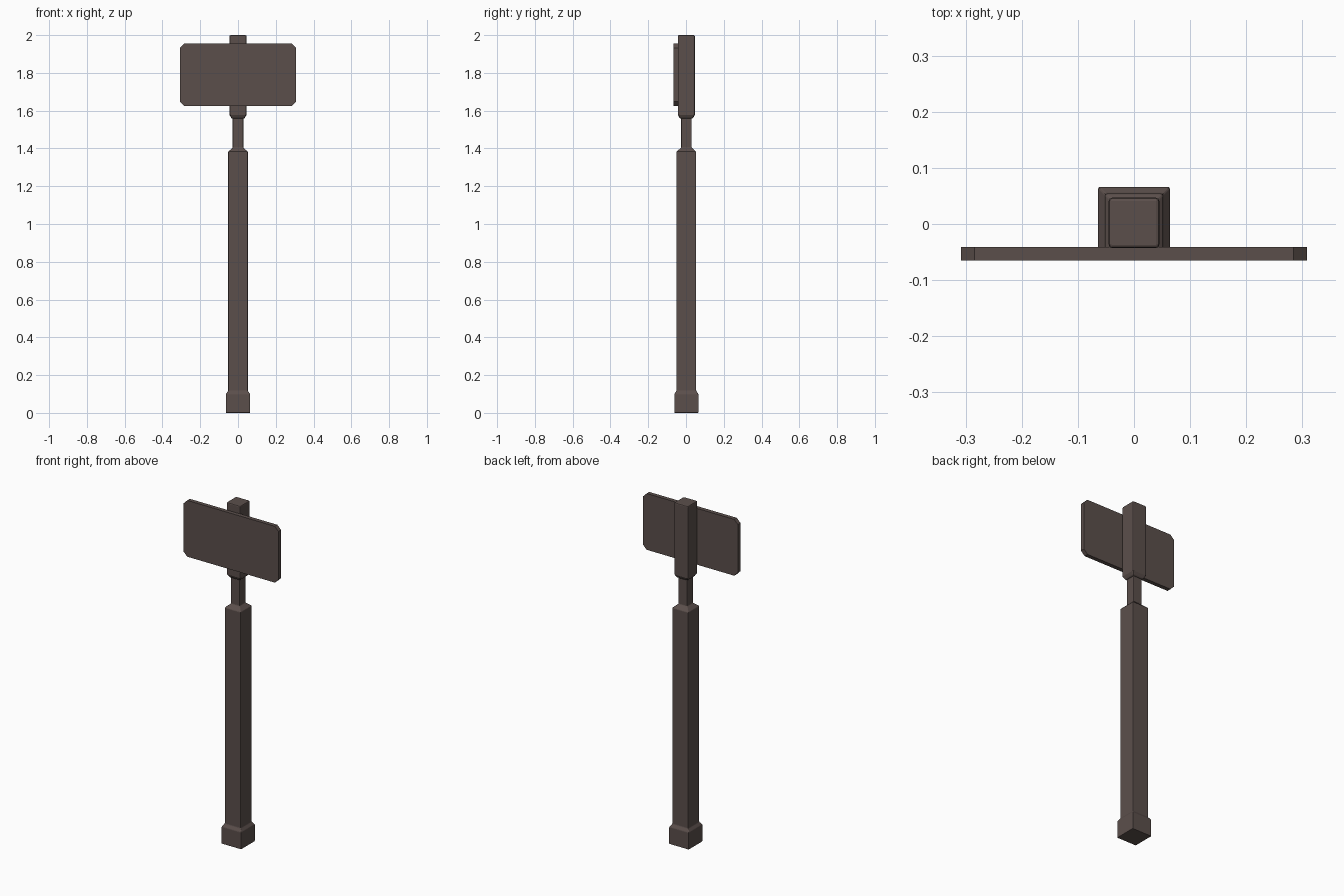
import bpy, bmesh

cube = bpy.data.objects.get("Cube")
if cube:
    bpy.data.objects.remove(cube, do_unlink=True)

wood = bpy.data.materials.new("dark_brown_wood")
wood.use_nodes = True
colour = (0.105, 0.078, 0.071, 1)
wood.diffuse_color = colour
wood.node_tree.nodes["Principled BSDF"].inputs["Base Color"].default_value = colour


def add_object(name, bm, bevel=0):
    bmesh.ops.recalc_face_normals(bm, faces=bm.faces)
    mesh = bpy.data.meshes.new(name)
    bm.to_mesh(mesh)
    bm.free()
    mesh.materials.append(wood)
    obj = bpy.data.objects.new(name, mesh)
    bpy.context.collection.objects.link(obj)
    if bevel:
        mod = obj.modifiers.new("soft_edges", "BEVEL")
        mod.width = bevel
        mod.segments = 2
        mod.limit_method = "ANGLE"
    return obj


def square_post(name, profile, bevel, y=0.002):
    """Stack square rings given as (half width, height) and skin them."""
    bm = bmesh.new()
    rings = [[bm.verts.new((sx * w, y + sy * w, z))
              for sx, sy in ((-1, -1), (1, -1), (1, 1), (-1, 1))]
             for w, z in profile]
    for low, high in zip(rings, rings[1:]):
        for i in range(4):
            j = (i + 1) % 4
            bm.faces.new((low[i], low[j], high[j], high[i]))
    bm.faces.new(rings[0])
    bm.faces.new(rings[-1])
    return add_object(name, bm, bevel)


# Post: footing, shaft and narrow neck in one skin
square_post("post", [(0.064, 0), (0.064, 0.1), (0.052, 0.117), (0.052, 1.383),
                     (0.028, 1.404), (0.028, 1.57)], 0.003)

# Thicker head block that carries the board
square_post("post_head", [(0.034, 1.558), (0.045, 1.578), (0.045, 2)], 0.006)

# Sign board with clipped corners
half_w, half_h, cut = 0.308, 0.165, 0.024
front_y, back_y, mid_z = -0.065, -0.041, 1.79
outline = []
for sx, sz in ((1, 1), (-1, 1), (-1, -1), (1, -1)):
    corner = [(sx * half_w, sz * (half_h - cut)), (sx * (half_w - cut), sz * half_h)]
    outline += corner if sx == sz else corner[::-1]
bm = bmesh.new()
face = bm.faces.new([bm.verts.new((x, front_y, mid_z + z)) for x, z in outline])
grown = bmesh.ops.extrude_face_region(bm, geom=[face])["geom"]
bmesh.ops.translate(bm, vec=(0, back_y - front_y, 0),
                    verts=[v for v in grown if isinstance(v, bmesh.types.BMVert)])
add_object("sign_board", bm)
